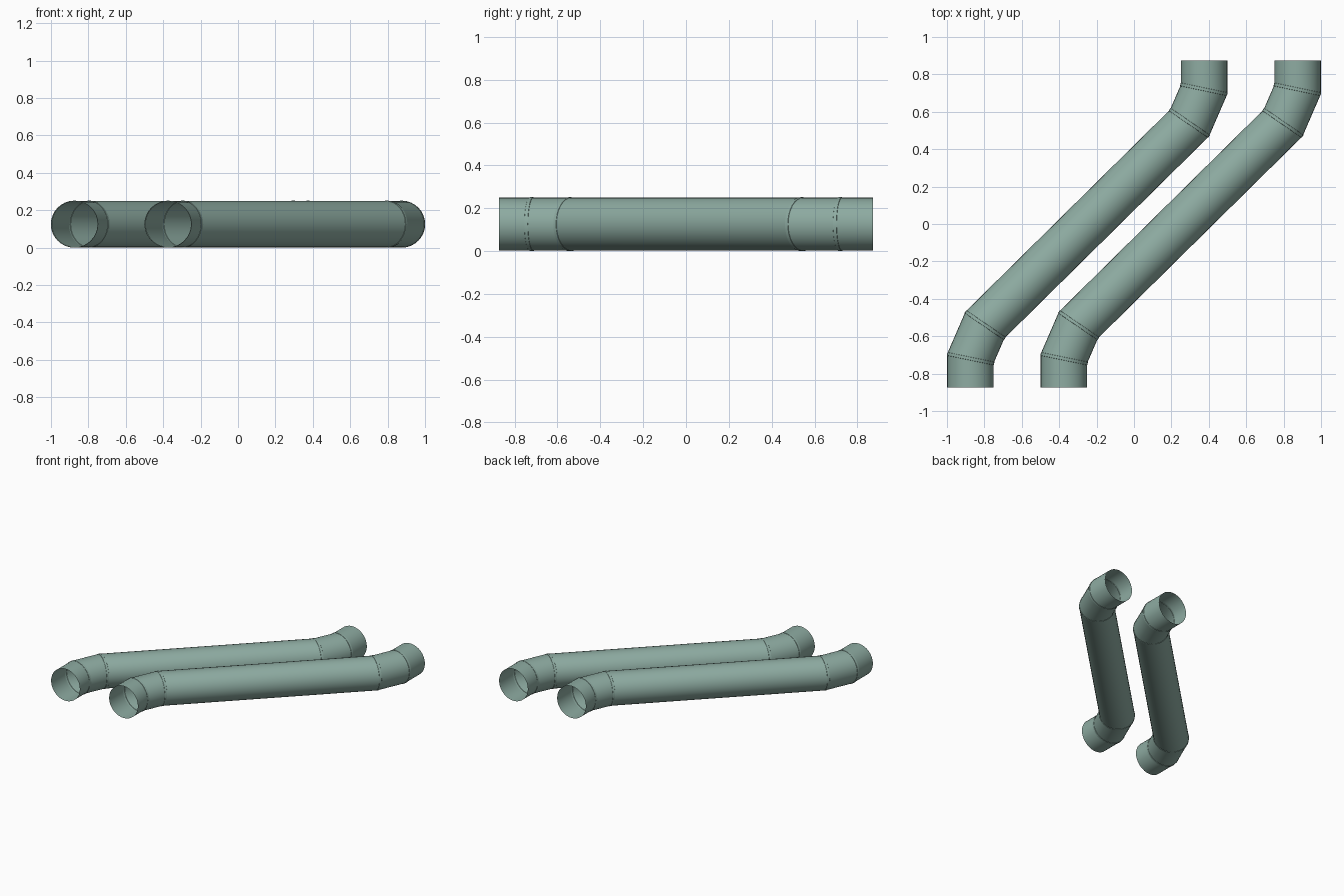
import bpy, bmesh, math
from mathutils import Vector

cube = bpy.data.objects.get("Cube")
if cube:
    bpy.data.objects.remove(cube, do_unlink=True)

SIDES = 32
RADIUS = 0.124
BEAD = 0.1257          # slightly raised seam at each joint
UP = Vector((0, 0, 1))

mat = bpy.data.materials.new("sage green metal")
mat.use_nodes = True
COLOR = (0.27, 0.41, 0.36, 1)
mat.diffuse_color = COLOR
bsdf = next(n for n in mat.node_tree.nodes if n.type == 'BSDF_PRINCIPLED')
bsdf.inputs["Base Color"].default_value = COLOR
bsdf.inputs["Roughness"].default_value = 0.6

# Centre line of a pipe: half of it, then its point reflection
half = [Vector((-0.625, -0.873, 0)), Vector((-0.625, -0.72, 0)), Vector((-0.547, -0.54, 0))]
path = half + [-p for p in reversed(half)]


def ring(bm, centre, side, stretch, radius):
    """Open loop of vertices in the plane of side and up."""
    verts = []
    for i in range(SIDES):
        a = 2 * math.pi * i / SIDES
        verts.append(bm.verts.new(centre + side * (math.cos(a) * radius * stretch)
                                  + UP * (math.sin(a) * radius)))
    return verts


def pipe(name, x):
    bm = bmesh.new()
    rings = []
    for i, p in enumerate(path):
        d_in = (p - path[max(i - 1, 0)]).normalized()
        d_out = (path[min(i + 1, len(path) - 1)] - p).normalized()
        tangent = (d_in + d_out).normalized()
        side = tangent.cross(UP)
        if i in (0, len(path) - 1):
            rings.append(ring(bm, p, side, 1, RADIUS))     # open end
            continue
        # Mitred joint with a narrow seam band
        stretch = 1 / tangent.dot(d_in)
        for d, offset, r in ((d_in, -0.009, RADIUS), (d_in, -0.008, BEAD),
                             (d_out, 0.008, BEAD), (d_out, 0.009, RADIUS)):
            rings.append(ring(bm, p + d * offset, side, stretch, r))
    for a, b in zip(rings, rings[1:]):
        for i in range(SIDES):
            j = (i + 1) % SIDES
            bm.faces.new((a[i], a[j], b[j], b[i]))
    bmesh.ops.recalc_face_normals(bm, faces=bm.faces)
    mesh = bpy.data.meshes.new(name)
    bm.to_mesh(mesh)
    bm.free()
    mesh.materials.append(mat)
    obj = bpy.data.objects.new(name, mesh)
    obj.location = (x, 0, BEAD)
    bpy.context.collection.objects.link(obj)
    bpy.ops.object.select_all(action='DESELECT')
    obj.select_set(True)
    bpy.context.view_layer.objects.active = obj
    bpy.ops.object.shade_smooth_by_angle(angle=math.radians(20))


pipe("right_pipe", -0.25)
pipe("left_pipe", 0.25)
